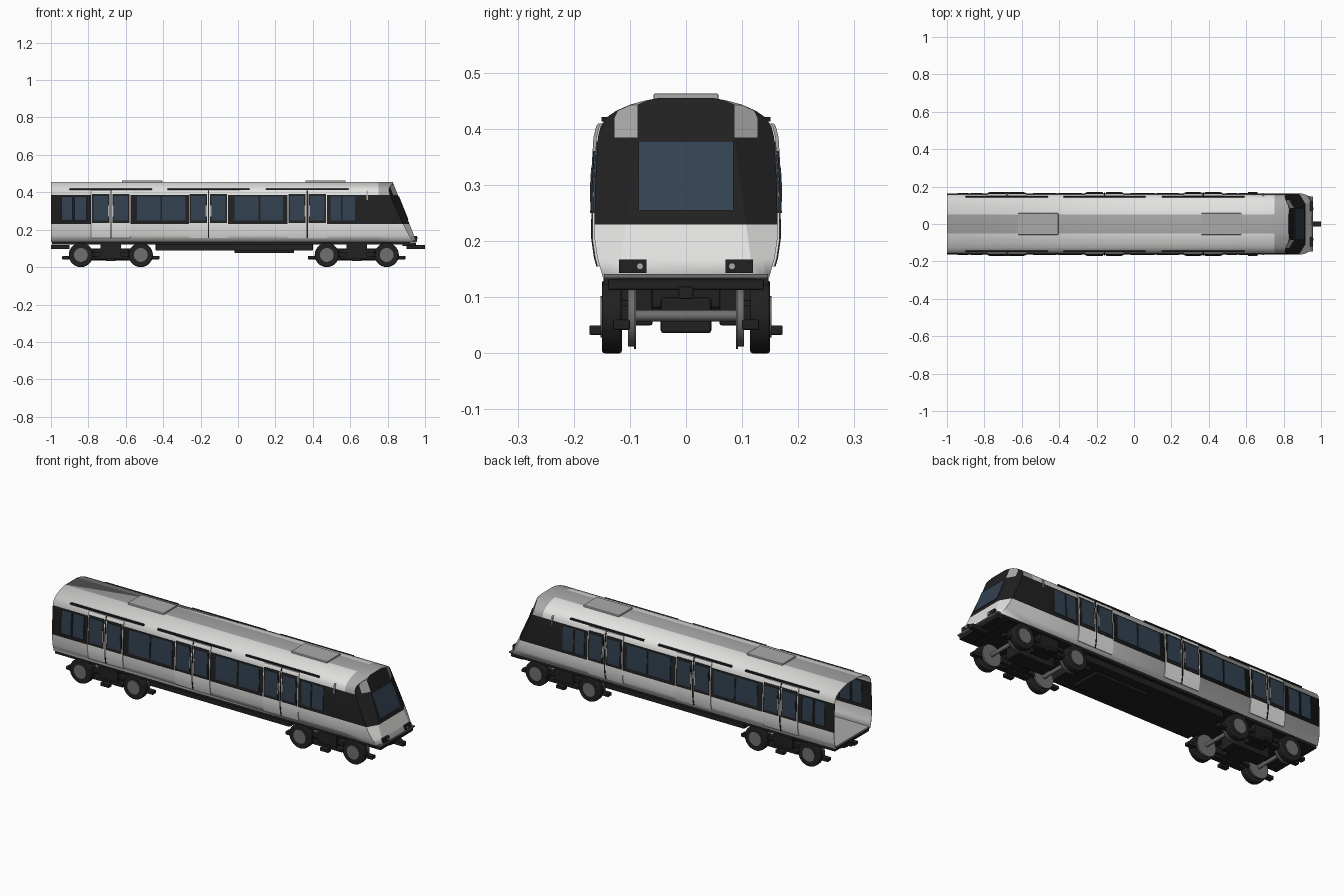
import bpy, bmesh, math
from mathutils import Matrix, Vector

cube = bpy.data.objects.get("Cube")
if cube:
    bpy.data.objects.remove(cube, do_unlink=True)


def make_material(name, r, g, b):
    mat = bpy.data.materials.new(name)
    mat.use_nodes = True
    mat.diffuse_color = (r, g, b, 1)
    mat.node_tree.nodes["Principled BSDF"].inputs["Base Color"].default_value = (r, g, b, 1)
    return mat


WHITE = make_material("body white", .76, .77, .75)
GREY = make_material("roof grey", .40, .40, .40)
BLACK = make_material("matte black", .015, .015, .015)
GLASS = make_material("window glass", .032, .053, .08)
STEEL = make_material("wheel steel", .16, .16, .16)

# Half section of the body: (half width, height)
SECTION = [(.148, .135), (.158, .17), (.163, .205), (.163, .23), (.162, .3), (.157, .385),
           (.152, .405), (.142, .42), (.125, .432), (.1, .443), (.075, .45), (.05, .455)]
FLOOR, BELT, CANT = SECTION[0][1], SECTION[3][1], SECTION[5][1]
REAR, CAP = -1, .75


def half_width(z):
    for (w0, z0), (w1, z1) in zip(SECTION, SECTION[1:]):
        if z <= z1:
            return w0 + (w1 - w0) * (z - z0) / (z1 - z0)
    return SECTION[-1][0]


def nose_x(z):
    return .955 - .4 * (z - FLOOR)


def finish(bm, name, mats, smooth=False):
    mesh = bpy.data.meshes.new(name)
    bm.to_mesh(mesh)
    bm.free()
    for mat in mats:
        mesh.materials.append(mat)
    obj = bpy.data.objects.new(name, mesh)
    bpy.context.collection.objects.link(obj)
    if smooth:
        bpy.ops.object.select_all(action='DESELECT')
        obj.select_set(True)
        bpy.context.view_layer.objects.active = obj
        bpy.ops.object.shade_smooth_by_angle(angle=math.radians(25))
    return obj


def boxes(name, mat, spans, mirror=False, bevel=0):
    """Boxes given as (x0, x1, y0, y1, z0, z1), optionally repeated on the other side."""
    bm = bmesh.new()
    for x0, x1, y0, y1, z0, z1 in spans:
        for side in ((1, -1) if mirror else (1,)):
            centre = Vector((x0 + x1, side * (y0 + y1), z0 + z1)) / 2
            size = Matrix.Diagonal((x1 - x0, y1 - y0, z1 - z0, 1))
            bmesh.ops.create_cube(bm, size=1, matrix=Matrix.Translation(centre) @ size)
    obj = finish(bm, name, [mat])
    if bevel:
        mod = obj.modifiers.new("soft edges", 'BEVEL')
        mod.width, mod.segments = bevel, 2
    return obj


def discs(name, mat, centres, radius, width, axis='Y', segments=28):
    bm = bmesh.new()
    turn = Matrix.Rotation(math.pi / 2, 4, 'X' if axis == 'Y' else 'Y')
    for centre in centres:
        bmesh.ops.create_cone(bm, cap_ends=True, segments=segments, radius1=radius, radius2=radius,
                              depth=width, matrix=Matrix.Translation(centre) @ turn)
    return finish(bm, name, [mat], smooth=True)


def side_panels(name, mat, spans, z0, z1, inner, outer):
    """Panels on both sides that follow the curve of the body wall."""
    bm = bmesh.new()
    heights = [z0] + [z for w, z in SECTION if z0 < z < z1] + [z1]
    for x0, x1 in spans:
        for side in (1, -1):
            rings = []
            for z in heights:
                w = half_width(z)
                rings.append([bm.verts.new((x, side * (w + d), z)) for x, d in
                              ((x0, inner), (x1, inner), (x1, outer), (x0, outer))])
            bm.faces.new(rings[0])
            bm.faces.new(rings[-1])
            for low, high in zip(rings, rings[1:]):
                for k in range(4):
                    n = (k + 1) % 4
                    bm.faces.new((low[k], low[n], high[n], high[k]))
    bmesh.ops.recalc_face_normals(bm, faces=bm.faces)
    return finish(bm, name, [mat], smooth=True)


# Body shell: stacked plan outlines, open at the rear, with a raked and chamfered nose
bm = bmesh.new()
rows = []
for w, z in SECTION:
    t = min((z - FLOOR) / (CANT - FLOOR), 1)
    front = min(w * .92, .12 - .034 * t)
    middle = min(w * .97, .138 - .011 * t)
    x = nose_x(z)
    half = [(REAR, w), (CAP, w), (x - .6 * (w - front), w),
            (x - .6 * (middle - front), middle), (x, front)]
    plan = half + [(px, -py) for px, py in reversed(half)]
    rows.append([bm.verts.new((px, py, z)) for px, py in plan])
last = len(rows[0]) - 1
for (w, z), low, high in zip(SECTION, rows, rows[1:]):
    for j in range(last):
        face = bm.faces.new((low[j], high[j], high[j + 1], low[j + 1]))
        column = min(j, last - 1 - j)
        if BELT <= z < CANT:
            face.material_index = 2
        elif z >= CANT:
            face.material_index = (0, 1, 2, 1, 2)[column]
top = rows[-1]
for j in range(last // 2):
    face = bm.faces.new((top[last - j], top[last - 1 - j], top[j + 1], top[j]))
    face.material_index = 1
body = finish(bm, "body_shell", [WHITE, GREY, BLACK], smooth=True)
shell = body.modifiers.new("wall", 'SOLIDIFY')
shell.thickness, shell.offset = .004, -1

# Windscreen laid on the raked nose
bm = bmesh.new()
outline = [(-.085, .255), (.085, .255), (.085, .378), (-.085, .378)]
pane = bm.faces.new([bm.verts.new((nose_x(z) - .002, y, z)) for y, z in outline])
out = bmesh.ops.extrude_face_region(bm, geom=[pane])
bmesh.ops.translate(bm, vec=(.006, 0, 0),
                    verts=[v for v in out["geom"] if isinstance(v, bmesh.types.BMVert)])
bm.faces.remove(pane) if pane.is_valid else None
finish(bm, "windscreen", [GLASS])

# Side windows
windows = [(-.945, -.885), (-.875, -.81), (-.54, -.415), (-.405, -.28),
           (-.02, .11), (.12, .24), (.495, .55), (.56, .625)]
side_panels("side_windows", GLASS, windows, .25, .377, -.007, .003)

# Double doors with black window frames
door_centres = (-.68, -.158, .37)
leaf_centres = [c + s * .054 for c in door_centres for s in (-1, 1)]


def leaves(half):
    return [(c - half, c + half) for c in leaf_centres]


side_panels("door_leaves", WHITE, leaves(.051), .155, .41, -.002, .004)
side_panels("door_window_frames", BLACK, leaves(.046), .235, .392, .002, .006)
side_panels("door_windows", GLASS, leaves(.038), .25, .38, -.007, .008)
side_panels("door_gaps", BLACK, [(c - .003, c + .003) for c in door_centres], .155, .41, -.001, .006)
side_panels("door_handles", GREY, [(c + s * .012 - .003, c + s * .012 + .003)
                                   for c in door_centres for s in (-1, 1)], .27, .33, .005, .009)
boxes("door_rails", BLACK, [(c - .22, c + .22, .14, .151, .413, .421) for c in door_centres], mirror=True)
side_panels("cab_handrails", GREY, [(.686, .694)], .36, .41, .002, .008)

# Roof hatches
boxes("roof_hatches", GREY, [(x, x + .215, -.058, .058, .45, .463) for x in (-.62, .36)], bevel=.003)

# Floor and underframe
boxes("interior_floor", GREY, [(-.995, .88, -.146, .146, .14, .146)])
boxes("underframe", BLACK, [(-.995, .92, -.147, .147, .122, .14)])
boxes("equipment_boxes", BLACK, [(-.44, .4, -.13, .13, .088, .124), (-.02, .3, -.08, .08, .075, .09)],
      bevel=.004)

# Nose fittings
boxes("nose_lip", STEEL, [(.86, .958, -.146, .146, .134, .141)])
boxes("bumper_bar", BLACK, [(.88, .952, -.139, .139, .113, .132)], bevel=.003)
boxes("headlight_housings", BLACK, [(.915, .956, .07, .119, .143, .167)], mirror=True)
discs("headlights", GREY, [(.956, y, .155) for y in (-.082, .082)], .006, .006, axis='X', segments=16)
boxes("couplers", BLACK, [(.9, 1, -.013, .013, .097, .119), (-1, -.9, -.013, .013, .097, .119)], bevel=.002)

# Two bogies with rubber tyres outside steel wheels
bogies = (-.68, .635)
axles = [c + s * .16 for c in bogies for s in (-1, 1)]


def wheel_centres(y):
    return [(x, s * y, .065) for x in axles for s in (-1, 1)]


tyres = discs("tyres", BLACK, wheel_centres(.132), .065, .036)
rounding = tyres.modifiers.new("rounded tread", 'BEVEL')
rounding.width, rounding.segments, rounding.limit_method = .005, 2, 'ANGLE'
discs("wheel_hubs", STEEL, wheel_centres(.14), .037, .024)
discs("steel_wheels", STEEL, wheel_centres(.097), .053, .012)
discs("wheel_flanges", STEEL, wheel_centres(.091), .057, .003)
discs("axles", STEEL, [(x, 0, .067) for x in axles], .01, .2, segments=16)
frames, outriggers, motors, shoes = [], [], [], []
for c in bogies:
    frames += [(c - .2, c + .2, .095, .116, .055, .085), (c - .055, c + .055, .06, .14, .05, .123),
               (c - .095, c + .095, .1, .135, .075, .095)]
    for s in (-1, 1):
        outriggers.append((c + s * .225 - .035, c + s * .225 + .035, .1, .13, .042, .06))
    outriggers.append((c - .09, c + .09, .11, .145, .042, .06))
    motors.append((c - .11, c + .11, -.045, .045, .036, .1))
    motors.append((c - .05, c + .05, -.1, .1, .08, .124))
    shoes.append((c - .025, c + .025, .145, .172, .033, .05))
boxes("bogie_frames", BLACK, frames, mirror=True, bevel=.003)
boxes("guide_arms", BLACK, outriggers, mirror=True, bevel=.003)
boxes("motors", BLACK, motors, bevel=.005)
boxes("collector_shoes", BLACK, shoes, mirror=True, bevel=.002)
